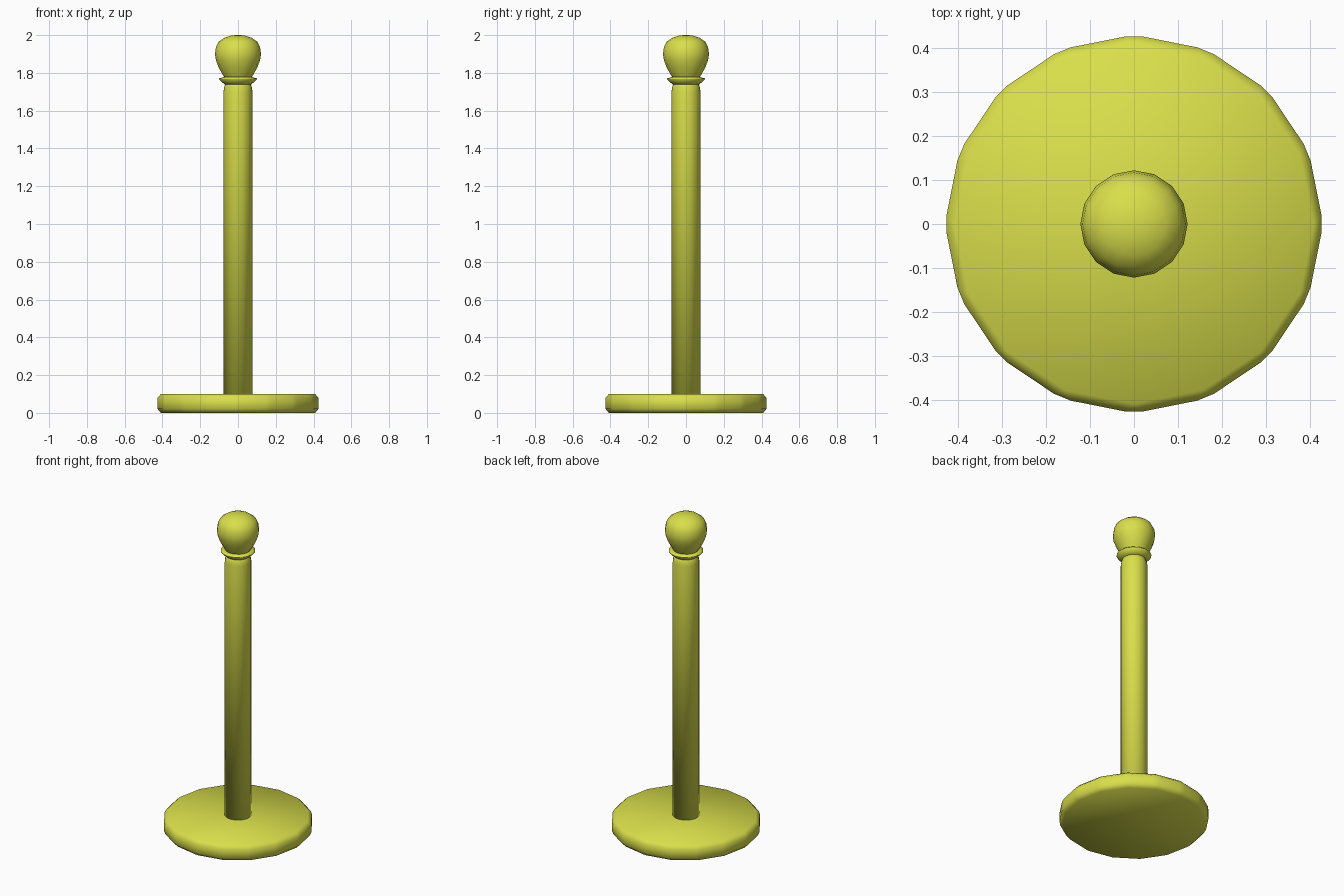
import bpy, bmesh
from math import cos, sin, tau

if "Cube" in bpy.data.objects:
    bpy.data.objects.remove(bpy.data.objects["Cube"])

SIDES = 16

mat = bpy.data.materials.new("yellow_paint")
mat.diffuse_color = (0.70, 0.74, 0.07, 1)
mat.use_nodes = True
mat.node_tree.nodes["Principled BSDF"].inputs["Base Color"].default_value = mat.diffuse_color


def finish(bm, name):
    bmesh.ops.recalc_face_normals(bm, faces=bm.faces)
    for f in bm.faces:
        f.smooth = True
    me = bpy.data.meshes.new(name)
    bm.to_mesh(me)
    bm.free()
    me.materials.append(mat)
    ob = bpy.data.objects.new(name, me)
    bpy.context.collection.objects.link(ob)
    return ob


def lathe(name, profile):
    """Revolve (radius, z) points around z and cap both ends."""
    bm = bmesh.new()
    rings = [[bm.verts.new((r * cos(tau * i / SIDES), r * sin(tau * i / SIDES), z))
              for i in range(SIDES)] for r, z in profile]
    for a, b in zip(rings, rings[1:]):
        for i in range(SIDES):
            j = (i + 1) % SIDES
            bm.faces.new((a[i], a[j], b[j], b[i]))
    bm.faces.new(rings[0][::-1])
    bm.faces.new(rings[-1])
    return finish(bm, name)


# Base: 16-sided disc, every edge chamfered
bm = bmesh.new()
profile = [(0.43, 0.0), (0.43, 0.1)]
lo, hi = [[bm.verts.new((r * cos(tau * i / SIDES), r * sin(tau * i / SIDES), z))
           for i in range(SIDES)] for r, z in profile]
for i in range(SIDES):
    j = (i + 1) % SIDES
    bm.faces.new((lo[i], lo[j], hi[j], hi[i]))
bm.faces.new(lo[::-1])
bm.faces.new(hi)
bmesh.ops.bevel(bm, geom=bm.edges[:], offset=0.021, offset_type='OFFSET',
                segments=1, profile=0.5, affect='EDGES')
finish(bm, "base")

# Pole with a softly tapered top
lathe("pole", [(0.077, 0.09), (0.077, 1.70), (0.074, 1.72), (0.068, 1.74), (0.06, 1.748)])

# Flared collar under the knob
lathe("collar", [(0.068, 1.738), (0.082, 1.748), (0.10, 1.767), (0.10, 1.771), (0.076, 1.777)])

# Ball knob
lathe("knob", [(0.066, 1.765), (0.078, 1.785), (0.102, 1.828), (0.117, 1.868),
               (0.122, 1.898), (0.117, 1.935), (0.102, 1.965), (0.072, 1.986),
               (0.036, 1.998), (0.008, 2.0)])
